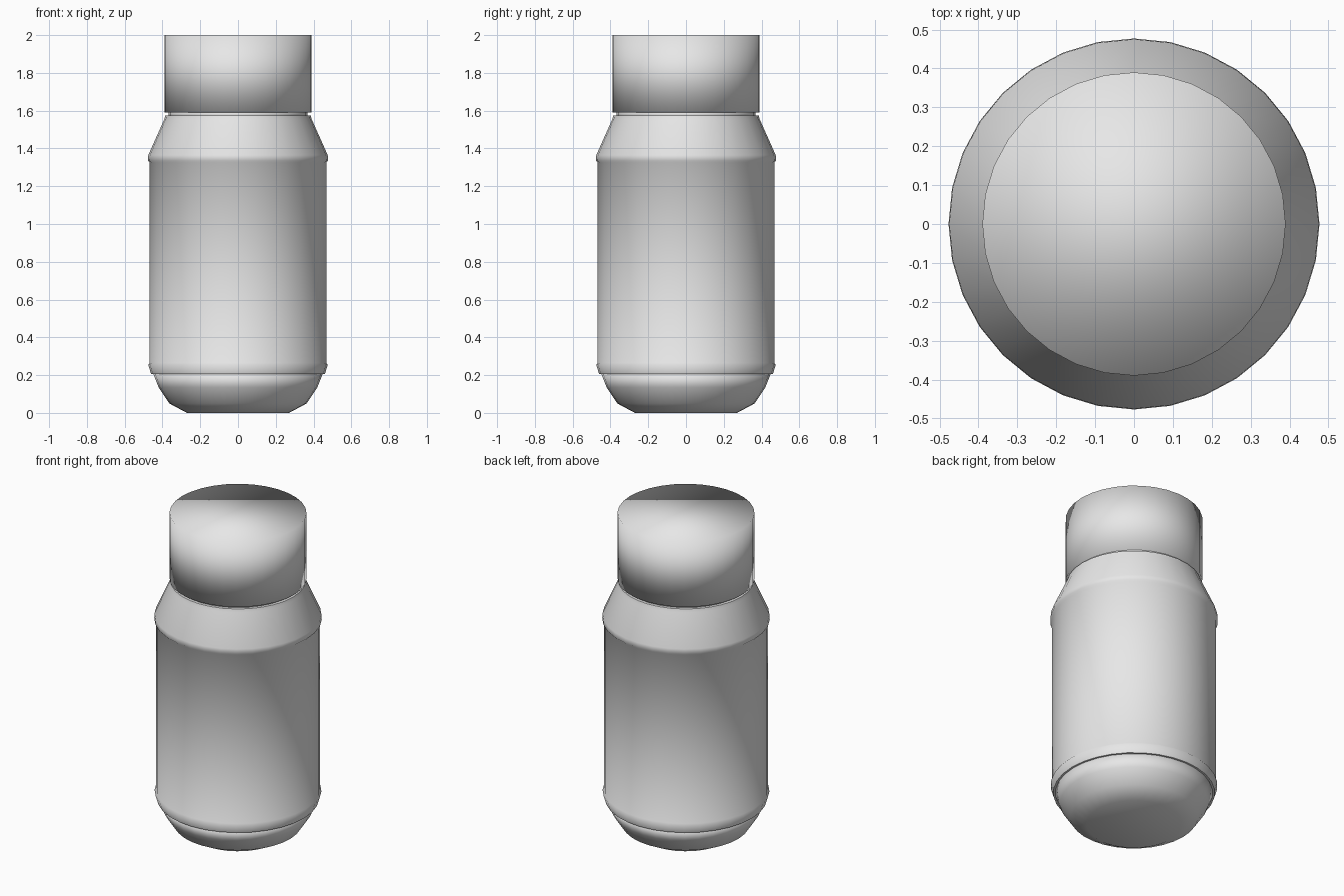
import bpy
import math

SIDES = 32

cube = bpy.data.objects.get("Cube")
if cube:
    bpy.data.objects.remove(cube, do_unlink=True)

grey = bpy.data.materials.new("plain_grey")
grey.use_nodes = True
colour = (0.8, 0.8, 0.8, 1)
grey.diffuse_color = colour
grey.node_tree.nodes["Principled BSDF"].inputs["Base Color"].default_value = colour


def lathe(name, profile):
    """Revolve (radius, height) pairs, listed from bottom to top, and cap both ends."""
    verts, faces = [], []
    for r, z in profile:
        for i in range(SIDES):
            a = math.tau * i / SIDES
            verts.append((r * math.cos(a), r * math.sin(a), z))
    for k in range(len(profile) - 1):
        for i in range(SIDES):
            j = (i + 1) % SIDES
            low, high = k * SIDES, (k + 1) * SIDES
            faces.append((low + i, low + j, high + j, high + i))
    faces.append(tuple(reversed(range(SIDES))))
    faces.append(tuple(range(len(verts) - SIDES, len(verts))))
    mesh = bpy.data.meshes.new(name)
    mesh.from_pydata(verts, [], faces)
    mesh.materials.append(grey)
    mesh.shade_smooth()
    obj = bpy.data.objects.new(name, mesh)
    bpy.context.collection.objects.link(obj)
    return obj


# Rounded foot with a flat underside
lathe("base", [(0.27, 0), (0.364, 0.05), (0.42, 0.135), (0.45, 0.21)])

# Main body with a rim at each end and a sloping shoulder
body = lathe("body", [(0.46, 0.205), (0.475, 0.255), (0.468, 0.265), (0.468, 1.325),
                      (0.477, 1.335), (0.475, 1.365), (0.39, 1.555), (0.385, 1.575)])

# Crisp edges around the body's end faces
for edge in body.data.edges:
    heights = [body.data.vertices[v].co.z for v in edge.vertices]
    edge.use_edge_sharp = min(heights) > 1.57 or max(heights) < 0.21

# Narrow neck between the shoulder and the cap
lathe("neck", [(0.367, 1.56), (0.367, 1.6)])

# Plain cylindrical cap, softly shaded
lathe("cap", [(0.39, 1.59), (0.39, 2.0)])
